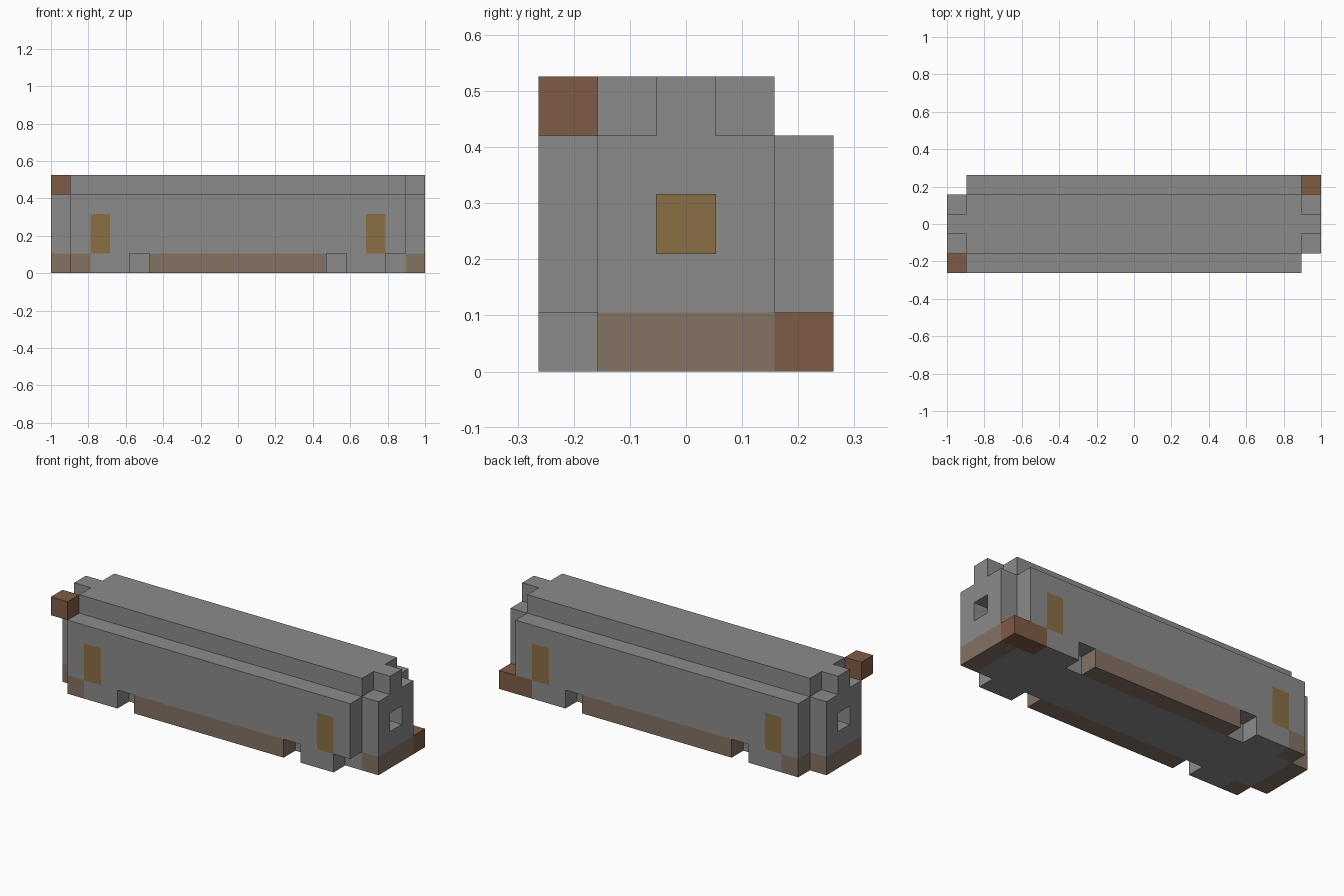
import bpy
import bmesh
from itertools import product
from mathutils import Vector

cube = bpy.data.objects.get("Cube")
if cube:
    bpy.data.objects.remove(cube, do_unlink=True)

UNIT = 2 / 19          # the railcar is laid out on a 19 x 5 x 5 block grid
LONG, WIDE = 19, 5


def material(name, rgb):
    mat = bpy.data.materials.new(name)
    mat.use_nodes = True
    mat.diffuse_color = (*rgb, 1)
    mat.node_tree.nodes["Principled BSDF"].inputs["Base Color"].default_value = (*rgb, 1)
    return mat


GREY, RUST, BROWN, GOLD = range(4)
MATERIALS = [
    material("steel_grey", (0.26, 0.26, 0.26)),
    material("faded_rust", (0.235, 0.168, 0.127)),
    material("dark_brown", (0.212, 0.107, 0.06)),
    material("window_gold", (0.254, 0.159, 0.058)),
]


def box(x, y, z):
    """Grid cells of a box, each range given as (first, last)."""
    return set(product(*(range(a, b + 1) for a, b in (x, y, z))))


def outer(y):
    return y in (0, WIDE - 1)


# Hull with skirt notches and one missing corner block
hull = box((1, 17), (0, 4), (0, 3))
for x, y in product((4, 14), (0, 4)):
    hull.discard((x, y, 0))
hull.discard((17, 0, 0))


# End walls with a raised middle post and a recessed window
def end_wall(x):
    wall = box((x, x), (1, 3), (0, 3)) | {(x, 2, 4)}
    wall.discard((x, 2, 2))
    return wall


# Rules that colour each outside face
def hull_paint(cell, axis):
    x, y, z = cell
    if z == 0 and outer(y):
        if x == 17:
            return BROWN
        if x == 1 or 5 <= x <= 13:
            return RUST
    if axis == 1 and outer(y) and x in (2, 16) and z in (1, 2):
        return GOLD
    if axis == 0 and x in (1, 17) and (y, z) == (2, 2):
        return GOLD
    return GREY


def end_paint(cell, axis):
    return RUST if cell[2] == 0 else GREY


def plain(colour):
    return lambda cell, axis: colour


PARTS = {
    "hull": (hull, hull_paint),
    "roof": (box((1, 17), (1, 3), (4, 4)), plain(GREY)),
    "right_end_wall": (end_wall(0), end_paint),
    "left_end_wall": (end_wall(18), end_paint),
    "upper_corner_block": ({(0, 0, 4)}, plain(BROWN)),
    "lower_corner_block": ({(18, 4, 0)}, plain(BROWN)),
}
SOLID = set().union(*(cells for cells, _ in PARTS.values()))


def build(name, cells, paint):
    """Skin the exposed sides of a part and merge flat areas of one colour."""
    bm = bmesh.new()
    verts = {}

    def vert(p):
        if p not in verts:
            verts[p] = bm.verts.new(Vector((p[0] - LONG / 2, p[1] - WIDE / 2, p[2])) * UNIT)
        return verts[p]

    for cell in sorted(cells):
        for axis, side in product(range(3), (0, 1)):
            neighbour = list(cell)
            neighbour[axis] += 2 * side - 1
            if tuple(neighbour) in SOLID:
                continue
            ring = []
            for u, v in ((0, 0), (1, 0), (1, 1), (0, 1)):
                p = list(cell)
                p[axis] += side
                p[(axis + 1) % 3] += u
                p[(axis + 2) % 3] += v
                ring.append(vert(tuple(p)))
            face = bm.faces.new(ring if side else ring[::-1])
            face.material_index = paint(cell, axis)

    bmesh.ops.dissolve_limit(bm, angle_limit=0.01, verts=bm.verts[:],
                             edges=bm.edges[:], delimit={'MATERIAL'})
    mesh = bpy.data.meshes.new(name)
    bm.to_mesh(mesh)
    bm.free()
    for mat in MATERIALS:
        mesh.materials.append(mat)
    bpy.context.collection.objects.link(bpy.data.objects.new(name, mesh))


for part, (cells, paint) in PARTS.items():
    build(part, cells, paint)
